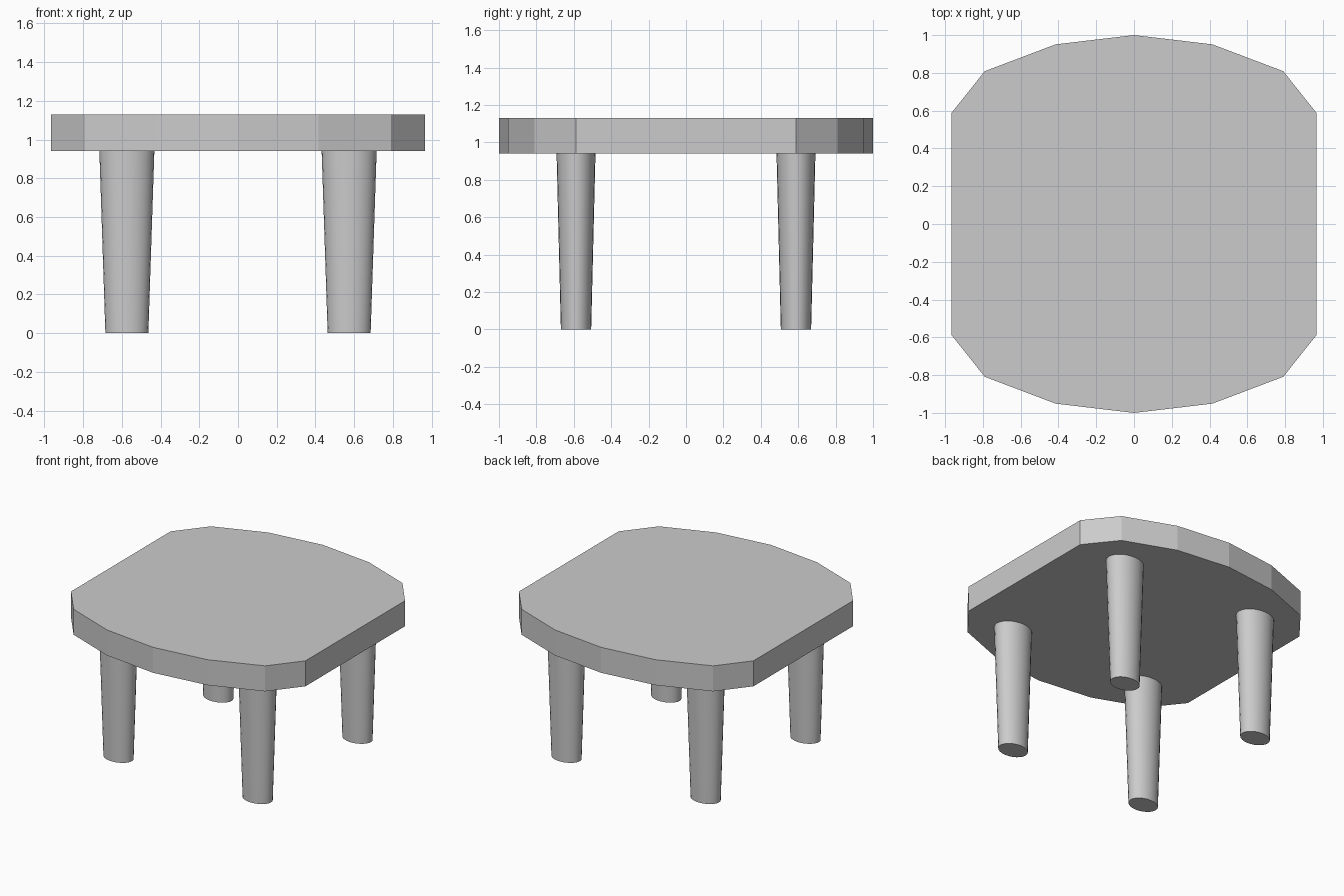
import bpy, bmesh, math

if "Cube" in bpy.data.objects:
    bpy.data.objects.remove(bpy.data.objects["Cube"])

Z_UNDER, Z_TOP = 0.94, 1.13


def loft(name, rings, smooth=False):
    """Closed solid bridging a list of equal-length point rings, bottom to top."""
    bm = bmesh.new()
    loops = [[bm.verts.new(p) for p in ring] for ring in rings]
    n = len(loops[0])
    for lo, hi in zip(loops, loops[1:]):
        for i in range(n):
            j = (i + 1) % n
            f = bm.faces.new((lo[i], lo[j], hi[j], hi[i]))
            f.smooth = smooth
    bm.faces.new(loops[0][::-1])
    bm.faces.new(loops[-1])
    mesh = bpy.data.meshes.new(name)
    bm.to_mesh(mesh)
    bm.free()
    obj = bpy.data.objects.new(name, mesh)
    bpy.context.collection.objects.link(obj)
    if smooth:
        bpy.ops.object.select_all(action='DESELECT')
        obj.select_set(True)
        bpy.context.view_layer.objects.active = obj
        bpy.ops.object.shade_smooth_by_angle(angle=math.radians(40))
    return obj


def ellipse(cx, cy, rx, ry, z, n=24):
    return [(cx + rx * math.cos(2 * math.pi * i / n),
             cy + ry * math.sin(2 * math.pi * i / n), z) for i in range(n)]


# Tabletop: faceted bowed ends, straight sides
half = [(0.967, 0.587), (0.79, 0.809), (0.415, 0.951), (0, 1),
        (-0.415, 0.951), (-0.79, 0.809), (-0.967, 0.587)]
outline = half + [(-x, -y) for x, y in half]
loft("tabletop", [[(x, y, z) for x, y in outline] for z in (Z_UNDER, Z_TOP)])

# Legs: tapered oval columns
for sy, end in ((-1, "front"), (1, "back")):
    for sx, side in ((-1, "left"), (1, "right")):
        cx, cy = sx * 0.574, sy * 0.588
        loft(f"{end}_{side}_leg",
             [ellipse(cx, cy, 0.111, 0.081, 0),
              ellipse(cx, cy, 0.142, 0.104, Z_UNDER)], smooth=True)
